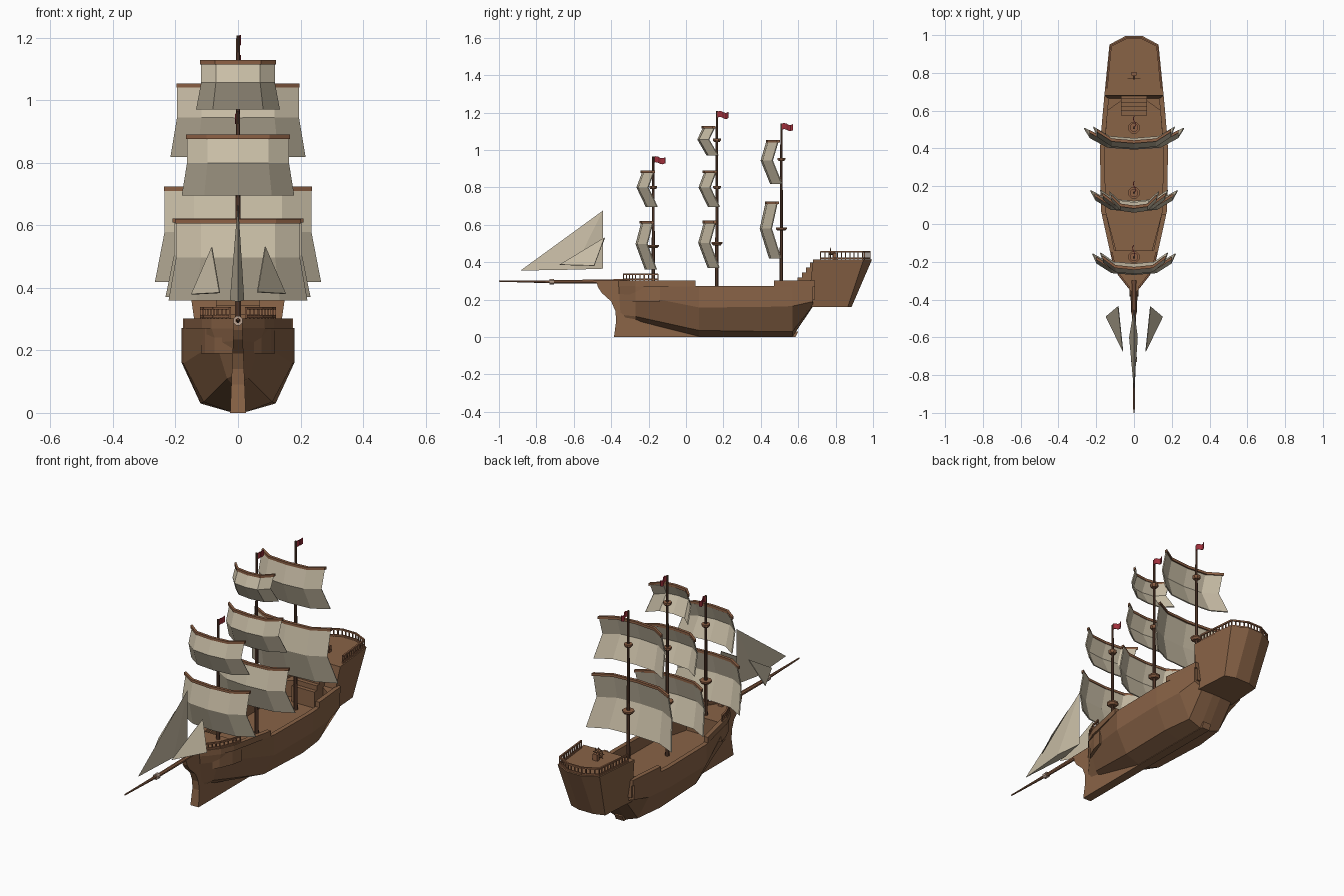
import bpy, bmesh, math
from mathutils import Vector

cube = bpy.data.objects.get("Cube")
if cube:
    bpy.data.objects.remove(cube, do_unlink=True)


def material(name, r, g, b):
    m = bpy.data.materials.new(name)
    m.use_nodes = True
    m.diffuse_color = (r, g, b, 1)
    m.node_tree.nodes["Principled BSDF"].inputs["Base Color"].default_value = (r, g, b, 1)
    return m


WOOD = material("hull brown", .25, .125, .062)
SPAR = material("spar brown", .27, .12, .06)
DARK = material("mast brown", .12, .055, .032)
CLOTH = material("sail cream", .58, .51, .38)
RED = material("flag red", .36, .03, .045)
PALE = material("collar tan", .5, .36, .28)


def finish(name, bm, mat):
    bmesh.ops.recalc_face_normals(bm, faces=bm.faces)
    me = bpy.data.meshes.new(name)
    bm.to_mesh(me)
    bm.free()
    me.materials.append(mat)
    ob = bpy.data.objects.new(name, me)
    bpy.context.scene.collection.objects.link(ob)
    return ob


def grid(bm, rows, closed=False):
    """Skin rows of points with quads."""
    vs = [[bm.verts.new(p) for p in row] for row in rows]
    n = len(rows[0])
    for a, b in zip(vs, vs[1:]):
        for i in range(n if closed else n - 1):
            j = (i + 1) % n
            bm.faces.new((a[i], a[j], b[j], b[i]))
    return vs


def loft(bm, rows):
    """Closed tube through rows, capped at both ends."""
    vs = grid(bm, rows, True)
    bm.faces.new(vs[0])
    bm.faces.new(vs[-1])


def tube(bm, p, q, r1, r2=None, sides=8):
    p, q = Vector(p), Vector(q)
    turn = (q - p).to_track_quat('Z', 'Y')
    r2 = r1 if r2 is None else r2
    rows = []
    for c, r in ((p, r1), (q, r2)):
        rows.append([c + turn @ Vector((r * math.cos(t), r * math.sin(t), 0))
                     for t in (2 * math.pi * (i + .5) / sides for i in range(sides))])
    loft(bm, rows)


def box(bm, x0, x1, y0, y1, z0, z1):
    loft(bm, [[(x0, y0, z), (x1, y0, z), (x1, y1, z), (x0, y1, z)] for z in (z0, z1)])


# Plan outline of the ship: (y, half width)
PLAN = [(-.36, .014), (-.27, .085), (-.2, .115), (.07, .175), (.2, .18), (.42, .18), (.68, .157), (.95, .13)]


def width(y):
    for (a, wa), (b, wb) in zip(PLAN, PLAN[1:]):
        if y <= b:
            return wa + (wb - wa) * (y - a) / (b - a)
    return PLAN[-1][1]


def outline(y0, y1):
    return [y0] + [y for y, w in PLAN if y0 < y < y1] + [y1]


# Lower hull: y, widest (w, z), chine (w, z), keel (w, z)
STATIONS = [
    (-.36, .014, .23, .014, .12, .012, .1),
    (-.27, .07, .225, .035, .11, .012, .085),
    (.07, .175, .158, .11, .035, .025, .003),
    (.4, .18, .16, .12, .03, .025, .003),
    (.57, .167, .165, .1, .03, .025, .003),
    (.68, .155, .19, .1, .17, .025, .165),
]
DECK, RAIL_Z = .2, .272
bm = bmesh.new()
rows = []
for y, w, z, cw, cz, kw, kz in STATIONS:
    top = width(y)
    inner = max(top - .025, .003)
    half = [(kw, kz), (cw, cz), (w, z), (top, RAIL_Z), (inner, RAIL_Z), (inner, DECK)]
    rows.append([(x, y, h) for x, h in half] + [(-x, y, h) for x, h in reversed(half)])
loft(bm, rows)
finish("hull", bm, WOOD)

# Raised bulwarks fore and aft of the waist
bm = bmesh.new()
for y0, y1 in ((-.36, .05), (.47, .69)):
    for s in (1, -1):
        rows = []
        for y in outline(y0, y1):
            a, b = s * width(y), s * max(width(y) - .025, .002)
            rows.append([(a, y, RAIL_Z - .002), (a, y, .302), (b, y, .302), (b, y, RAIL_Z - .002)])
        loft(bm, rows)
finish("bulwarks", bm, WOOD)

# Raised fore deck
bm = bmesh.new()
rows = []
for y in outline(-.355, -.14):
    w = max(width(y) - .01, .004)
    rows.append([(-w, y, .19), (w, y, .19), (w, y, .297), (-w, y, .297)])
loft(bm, rows)
finish("fore_deck", bm, WOOD)

# Stern castle with an overhanging, chamfered transom
bm = bmesh.new()
rows = []
for w, top_y, low_y, low_w in ((.157, .68, .65, .12), (.13, .95, .865, .105), (.045, .995, .885, .045)):
    rows.append([(-low_w, low_y, .16), (low_w, low_y, .16), (w, top_y, .415), (-w, top_y, .415)])
loft(bm, rows)
finish("stern_castle", bm, WOOD)

# Stairs to the stern deck, with slanted side panels
bm = bmesh.new()
for i in range(5):
    box(bm, -.07, .07, .575 + i * .022, .69, DECK, .29 + i * .027)
for s in (1, -1):
    loft(bm, [[(s * .07, .65, z), (s * .14, .6, z), (s * .145, .69, z), (s * .07, .69, z)] for z in (DECK, .29)])
finish("stairs", bm, WOOD)

# Keel and curved stem
bm = bmesh.new()
stem = [(-.48, .298), (-.47, .265), (-.45, .235), (-.4, .19), (-.378, .14), (-.373, .09),
        (-.385, 0), (.585, 0), (.6, .03), (0, .06), (-.28, .12), (-.3, .298)]
loft(bm, [[(s * (.013 + .012 * (1 - z / .3)), y, z) for y, z in stem] for s in (-1, 1)])
finish("keel_and_stem", bm, WOOD)

# Bowsprit
bm = bmesh.new()
tube(bm, (0, -.3, .298), (0, -.72, .294), .013, .01)
tube(bm, (0, -.7, .295), (0, -1, .299), .009, .004)
finish("bowsprit", bm, SPAR)
bm = bmesh.new()
tube(bm, (0, -.73, .295), (0, -.705, .295), .016)
finish("bowsprit_collar", bm, PALE)


# Railings
def railing(name, path, z0, z1):
    bm = bmesh.new()
    for s in (1, -1):
        pts = [Vector((s * x, y, 0)) for x, y in path]
        for a, b in zip(pts, pts[1:]):
            for z in (z0 + .006, z1 - .005):
                up = Vector((0, 0, z))
                tube(bm, a + up, b + up, .006, sides=4)
            n = max(1, round((b - a).length / .022))
            for i in range(n + 1):
                p = a.lerp(b, i / n)
                tube(bm, p + Vector((0, 0, z0 - .01)), p + Vector((0, 0, z1 - .003)), .004, sides=4)
    return finish(name, bm, SPAR)


railing("fore_railing", [(width(y) - .008, y) for y in (-.15, -.2, -.27, -.335)], .302, .34)
railing("stern_railing", [(.144, .72), (.122, .943), (.042, .983), (0, .983)], .415, .46)

# Steering wheel
bm = bmesh.new()
box(bm, -.014, .014, .785, .805, .41, .45)
tube(bm, (0, .765, .445), (0, .8, .445), .006)
C = Vector((0, .772, .445))
rim = [C + Vector((.025 * math.cos(t), 0, .025 * math.sin(t))) for t in (i * math.pi / 4 for i in range(8))]
for i, p in enumerate(rim):
    tube(bm, p, rim[i - 1], .003, sides=4)
    tube(bm, C, C + (p - C) * 1.35, .002, sides=4)
finish("steering_wheel", bm, SPAR)


# Square sail hung from a bent yard
def square_sail(name, y, top, bottom, w_top, w_low):
    cols = [(-1, .06), (-.6, .01), (0, 0), (.6, .01), (1, .06)]
    mid = (top + bottom) / 2 + .01
    bm = bmesh.new()
    grid(bm, [[(u * w, y + back + dy, z) for u, back in cols]
              for w, dy, z in ((w_top, 0, top - .004), (w_top, -.03, mid), (w_low, .02, bottom))])
    ob = finish(name + "_sail", bm, CLOTH)
    ob.modifiers.new("thickness", 'SOLIDIFY').thickness = .006
    bm = bmesh.new()
    pts = [(u * (w_top + .004), y + back, top) for u, back in cols]
    loft(bm, [[(px, py + a, pz + b) for a, b in ((-.008, -.008), (.008, -.008), (.008, .006), (-.008, .006))]
              for px, py, pz in pts])
    finish(name + "_yard", bm, SPAR)


square_sail("fore_lower", -.24, .614, .36, .198, .222)
square_sail("fore_upper", -.235, .884, .695, .163, .18)
square_sail("main_lower", .095, .616, .37, .205, .232)
square_sail("main_middle", .097, .884, .695, .163, .18)
square_sail("main_top", .09, 1.122, .97, .118, .134)
square_sail("mizzen_lower", .43, .718, .42, .232, .263)
square_sail("mizzen_upper", .435, 1.048, .82, .192, .213)


# Masts with platforms and flags
def mast(name, y, top, platforms):
    bm = bmesh.new()
    tube(bm, (0, y, DECK - .01), (0, y, top), .011, .006)
    finish(name + "_mast", bm, DARK)
    bm = bmesh.new()
    for i, z in enumerate(platforms):
        r = .032 if i == 0 else .023
        tube(bm, (0, y, z - .01), (0, y, z), r * .7, r)
        tube(bm, (0, y, z), (0, y, z + .008), r)
    finish(name + "_platforms", bm, SPAR)
    bm = bmesh.new()
    rows = []
    for i in range(6):
        yy = y + i * .0125
        lift = .006 * math.sin(i * 1.25)
        rows.append([(lift, yy, top - .036 + lift), (lift, yy, top - .004 + lift)])
    grid(bm, rows)
    ob = finish(name + "_flag", bm, RED)
    ob.modifiers.new("thickness", 'SOLIDIFY').thickness = .004


mast("fore", -.175, .965, (.485, .8))
mast("main", .165, 1.207, (.5, .8, 1.052))
mast("mizzen", .51, 1.142, (.578, .95))

# Headsails: folded centre jib and a small jib on each side
bm = bmesh.new()
top, tip, back = (bm.verts.new((0, y, z)) for y, z in ((-.445, .675), (-.885, .355), (-.445, .365)))
folds = [bm.verts.new((x, -.6, .36)) for x in (-.026, .02)]
for f in folds:
    bm.faces.new((top, tip, f))
    bm.faces.new((top, f, back))
bm.faces.new((tip, folds[0], back, folds[1]))
finish("centre_jib", bm, CLOTH)
for s, side in ((1, "left"), (-1, "right")):
    bm = bmesh.new()
    bm.faces.new([bm.verts.new((s * x, y, z)) for x, y, z in
                  ((.085, -.435, .53), (.15, -.49, .38), (.06, -.675, .385))])
    ob = finish(side + "_jib", bm, CLOTH)
    ob.modifiers.new("thickness", 'SOLIDIFY').thickness = .004
